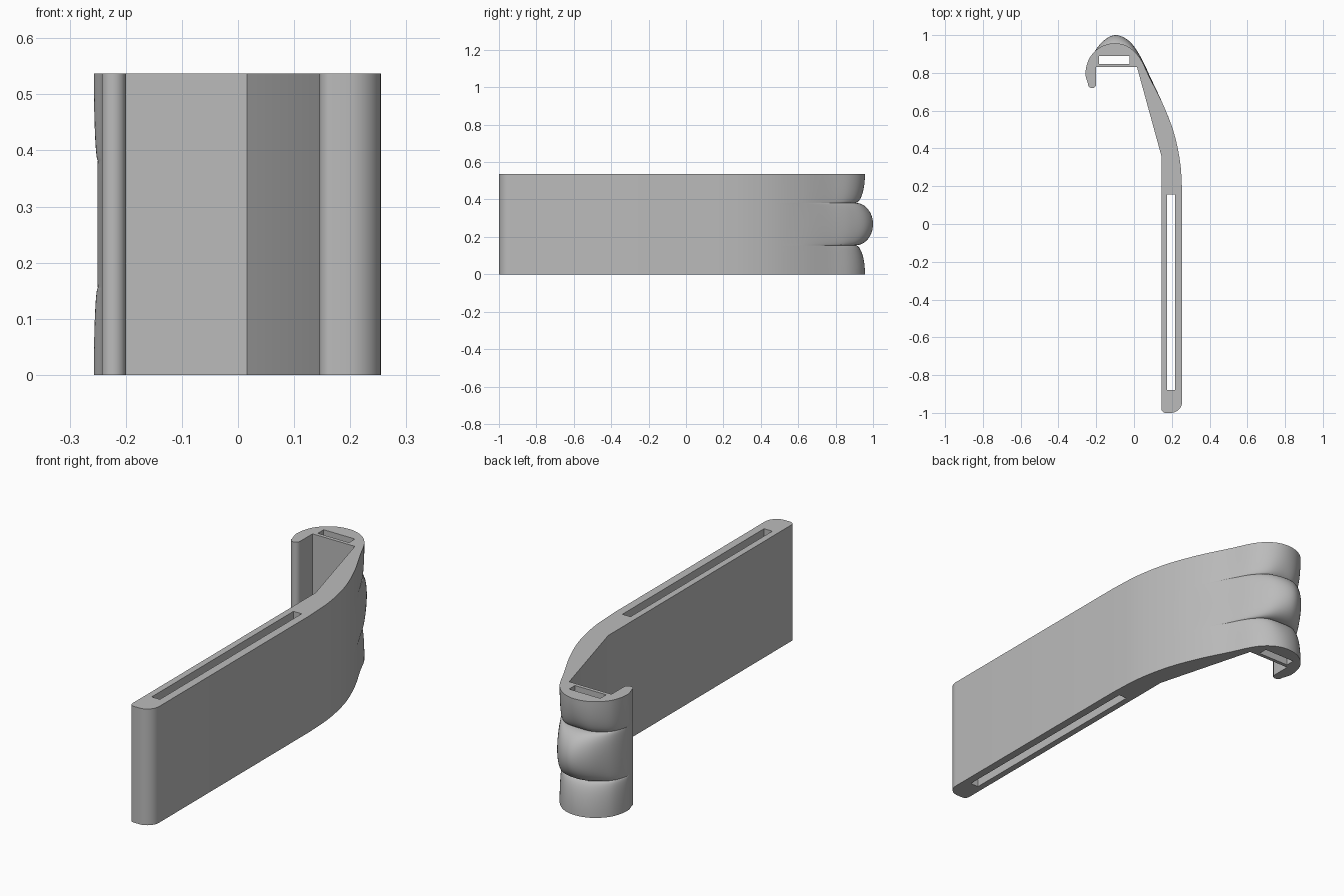
import bpy, bmesh, math
from mathutils import Vector

cube = bpy.data.objects.get("Cube")
if cube:
    bpy.data.objects.remove(cube, do_unlink=True)

HEIGHT = 0.537
GROOVE = 0.155                      # height of the lower groove
MID = HEIGHT / 2


def spline(points, steps=7):
    """Smooth curve through the points."""
    p = [Vector(q) for q in points]
    p = [2 * p[0] - p[1]] + p + [2 * p[-1] - p[-2]]
    out = []
    for a, b, c, d in zip(p, p[1:], p[2:], p[3:]):
        for i in range(steps):
            t = i / steps
            out.append(0.5 * (2 * b + (c - a) * t + (2 * a - 5 * b + 4 * c - d) * t * t
                              + (3 * b - a - 3 * c + d) * t ** 3))
    return out + [p[-2]]


def arc(cx, cy, r, start, end, steps=8):
    angles = [math.radians(start + (end - start) * i / steps) for i in range(steps + 1)]
    return [Vector((cx + r * math.cos(a), cy + r * math.sin(a))) for a in angles]


# Outer curve, from the blade over the hook, for end, groove and centre lobe
flank = [(0.255, 0.16), (0.245, 0.32), (0.212, 0.48), (0.155, 0.63)]
end_curve = spline(flank + [(0.085, 0.77), (0.03, 0.88), (-0.03, 0.938), (-0.1, 0.957),
                            (-0.175, 0.938), (-0.235, 0.88), (-0.257, 0.8), (-0.243, 0.74)])
groove_curve = spline(flank + [(0.085, 0.765), (0.035, 0.852), (-0.02, 0.899), (-0.1, 0.906),
                               (-0.16, 0.902), (-0.222, 0.858), (-0.249, 0.79), (-0.243, 0.74)])
lobe_curve = spline(flank + [(0.09, 0.77), (0.035, 0.885), (-0.025, 0.968), (-0.1, 1.0),
                             (-0.17, 0.962), (-0.227, 0.88), (-0.25, 0.8), (-0.243, 0.74)])

# Fixed part of the outline: hook tip, inside of the hook, blade end
inner = (arc(-0.222, 0.741, 0.022, 180, 360)[1:]
         + [Vector(q) for q in ((-0.2, 0.83), (0.016, 0.83), (0.145, 0.36))]
         + arc(0.168, -0.977, 0.023, 180, 270) + arc(0.195, -0.94, 0.06, 270, 360))


def outline(z):
    d = abs(z - MID)
    half = MID - GROOVE
    if d <= half:
        target, u = lobe_curve, d / half
    else:
        target, u = end_curve, (MID - d) / GROOVE
    k = math.sqrt(max(0, 1 - u * u))
    return [g.lerp(t, k) for g, t in zip(groove_curve, target)] + inner


# Levels are packed closer near the grooves, where the lobes turn steeply
N = 12
quarter = [math.sin(math.pi / 2 * i / N) for i in range(N + 1)]
lower = [GROOVE * q for q in quarter]
lower += [MID - (MID - GROOVE) * q for q in reversed(quarter[:-1])]
levels = lower + [HEIGHT - z for z in reversed(lower[:-1])]

bm = bmesh.new()


def wall(rings):
    """Skin a stack of closed rings and return the rim edges."""
    rows = [[bm.verts.new((p.x, p.y, z)) for p in ring] for ring, z in rings]
    n = len(rows[0])
    for a, b in zip(rows, rows[1:]):
        for i in range(n):
            j = (i + 1) % n
            bm.faces.new((a[i], a[j], b[j], b[i]))
    return [[bm.edges.get((r[i], r[(i + 1) % n])) for i in range(n)]
            for r in (rows[0], rows[-1])]


def slot(x0, x1, y0, y1):
    ring = [Vector(q) for q in ((x0, y0), (x1, y0), (x1, y1), (x0, y1))]
    return wall([(ring, 0), (ring, HEIGHT)])


# Outer skin, blade slot, hook slot, then the two flat ends
skins = [wall([(outline(z), z) for z in levels]),
         slot(0.175, 0.217, -0.88, 0.155),
         slot(-0.185, -0.025, 0.847, 0.89)]
for side, direction in ((0, -1), (1, 1)):
    bmesh.ops.triangle_fill(bm, edges=[e for s in skins for e in s[side]],
                            use_beauty=True, normal=(0, 0, direction))
bmesh.ops.recalc_face_normals(bm, faces=bm.faces)

mesh = bpy.data.meshes.new("hooked_handle")
bm.to_mesh(mesh)
bm.free()
handle = bpy.data.objects.new("hooked_handle", mesh)
bpy.context.collection.objects.link(handle)

grey = bpy.data.materials.new("plain_grey")
grey.use_nodes = True
colour = (0.5, 0.5, 0.5, 1)
grey.diffuse_color = colour
grey.node_tree.nodes["Principled BSDF"].inputs["Base Color"].default_value = colour
mesh.materials.append(grey)

bpy.ops.object.select_all(action="DESELECT")
handle.select_set(True)
bpy.context.view_layer.objects.active = handle
bpy.ops.object.shade_smooth_by_angle(angle=math.radians(30))
